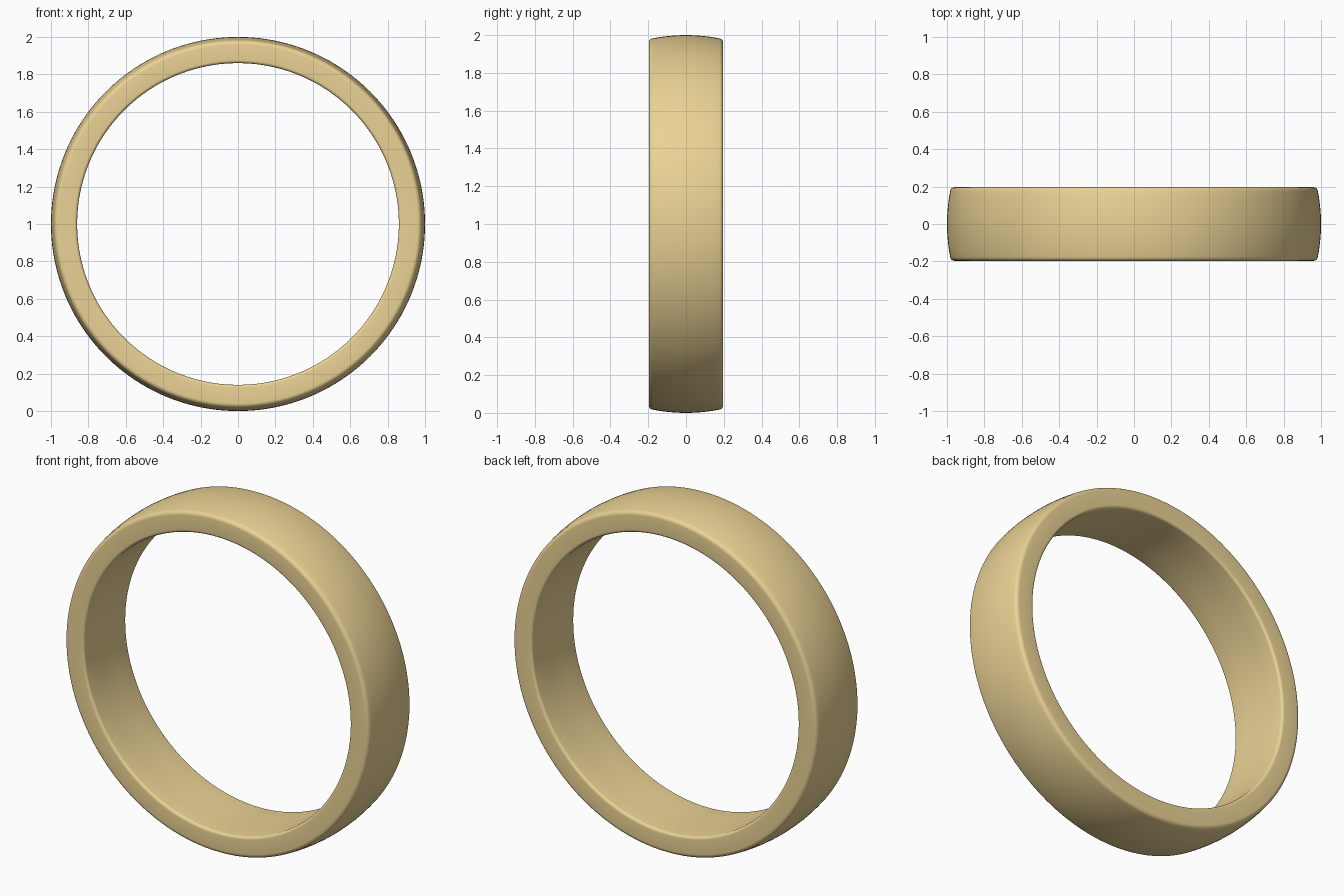
import bpy, bmesh, math
from mathutils import Matrix, Vector

if "Cube" in bpy.data.objects:
    bpy.data.objects.remove(bpy.data.objects["Cube"])

SEGMENTS = 160
HALF_W, R_IN, R_OUT = 0.197, 0.86, 1.0


def arc(cy, cr, rad_y, rad_r, a0, a1, n=6):
    """Points (y, r) along a quarter ellipse."""
    return [(cy + rad_y * math.cos(math.radians(a0 + (a1 - a0) * i / n)),
             cr + rad_r * math.sin(math.radians(a0 + (a1 - a0) * i / n)))
            for i in range(n + 1)]


# Half cross-section: inner bore, rounded inner corner, flat side, rounded outer corner, crown
f_in, f_out = 0.016, 0.024
half = [(0.09, R_IN)]
half += arc(HALF_W - f_in, R_IN + f_in, f_in, f_in, -90, 0)
half += arc(HALF_W - f_out, 0.959, f_out, f_out, 0, 80)
edge_y, edge_r = half[-1]
for i in range(1, 7):
    y = edge_y * (1 - i / 7)
    half.append((y, R_OUT - (R_OUT - edge_r) * (y / edge_y) ** 2))

# Full section by mirroring across the middle of the band
section = half + [(0, R_OUT)] + [(-y, r) for y, r in reversed(half)] + [(0, R_IN)]

# Revolve the section about the y axis
bm = bmesh.new()
verts = [bm.verts.new((0, y, r)) for y, r in section]
edges = [bm.edges.new((verts[i], verts[(i + 1) % len(verts)])) for i in range(len(verts))]
bmesh.ops.spin(bm, geom=verts + edges, cent=(0, 0, 0), axis=(0, 1, 0),
               angle=2 * math.pi, steps=SEGMENTS, use_merge=True)
bmesh.ops.remove_doubles(bm, verts=bm.verts[:], dist=1e-5)
bmesh.ops.recalc_face_normals(bm, faces=bm.faces[:])
bmesh.ops.transform(bm, matrix=Matrix.Translation(Vector((0, 0, R_OUT))), verts=bm.verts[:])

mesh = bpy.data.meshes.new("ring_band")
bm.to_mesh(mesh)
bm.free()
band = bpy.data.objects.new("ring_band", mesh)
bpy.context.collection.objects.link(band)

# Gold finish
gold = bpy.data.materials.new("gold")
gold.diffuse_color = (0.83, 0.65, 0.3, 1)
gold.use_nodes = True
gold.node_tree.nodes["Principled BSDF"].inputs["Base Color"].default_value = gold.diffuse_color
mesh.materials.append(gold)

bpy.context.view_layer.objects.active = band
band.select_set(True)
bpy.ops.object.shade_smooth_by_angle(angle=math.radians(40))
